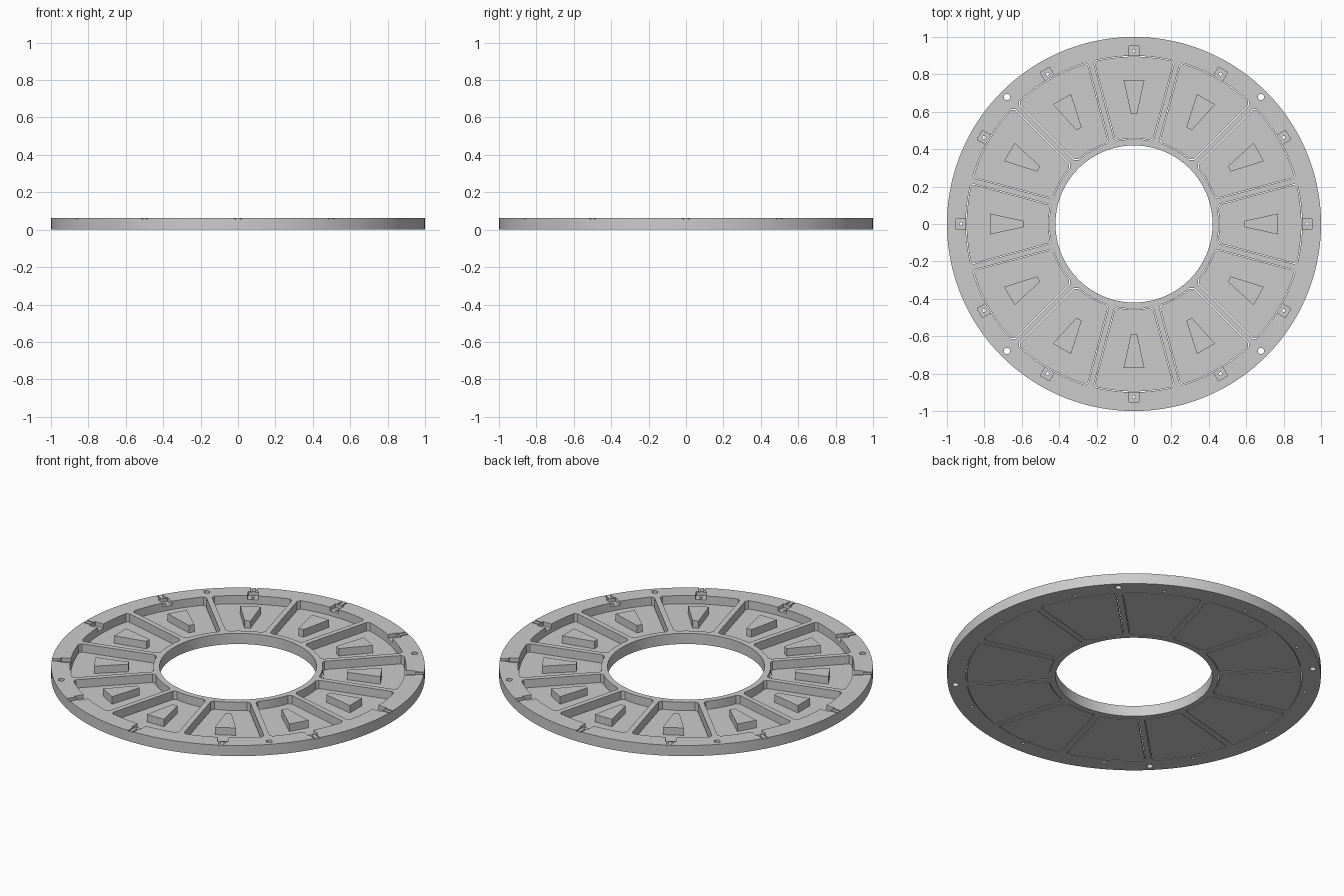
import bpy, bmesh, math
from math import sin, cos, asin, radians, pi
from mathutils import Matrix

cube = bpy.data.objects.get("Cube")
if cube:
    bpy.data.objects.remove(cube, do_unlink=True)

COUNT = 12
HEIGHT = 0.063
FLOOR = 0.016

grey = bpy.data.materials.new("plain grey")
grey.use_nodes = True
grey.diffuse_color = (0.6, 0.6, 0.6, 1)
grey.node_tree.nodes["Principled BSDF"].inputs["Base Color"].default_value = (0.6, 0.6, 0.6, 1)


def turn(points, angle):
    return [(x * cos(angle) - y * sin(angle), x * sin(angle) + y * cos(angle)) for x, y in points]


def circle(radius, n, cx=0.0, cy=0.0):
    return [(cx + radius * cos(2 * pi * i / n), cy + radius * sin(2 * pi * i / n)) for i in range(n)]


def box(x0, x1, y0, y1):
    return [(x0, y0), (x1, y0), (x1, y1), (x0, y1)]


def wedge(r0, r1, half_rib, steps=10, chamfer=0.015):
    """Sector outline around +x whose sides run parallel to the ribs."""
    def arc(r, trim):
        a = pi / COUNT - asin((half_rib + trim) / r)
        return [(r * cos(t), r * sin(t)) for t in (a * (2 * i / steps - 1) for i in range(steps + 1))]
    outer = arc(r1 - chamfer, 0)[:1] + arc(r1, chamfer) + arc(r1 - chamfer, 0)[-1:]
    inner = arc(r0 + chamfer, 0)[-1:] + arc(r0, chamfer)[::-1] + arc(r0 + chamfer, 0)[:1]
    return outer + inner


def prisms(name, outlines, z0, z1):
    """One object holding an upright prism for every outline."""
    bm = bmesh.new()
    for outline in outlines:
        low = [bm.verts.new((x, y, z0)) for x, y in outline]
        high = [bm.verts.new((x, y, z1)) for x, y in outline]
        bm.faces.new(low[::-1])
        bm.faces.new(high)
        for i in range(len(low)):
            j = (i + 1) % len(low)
            bm.faces.new((low[i], low[j], high[j], high[i]))
    mesh = bpy.data.meshes.new(name)
    bm.to_mesh(mesh)
    bm.free()
    mesh.materials.append(grey)
    obj = bpy.data.objects.new(name, mesh)
    bpy.context.collection.objects.link(obj)
    return obj


def cut(target, cutter):
    """Subtract the cutter, bake the result and drop the cutter."""
    mod = target.modifiers.new("cut", 'BOOLEAN')
    mod.operation = 'DIFFERENCE'
    mod.solver = 'EXACT'
    mod.object = cutter
    bpy.context.view_layer.update()
    graph = bpy.context.evaluated_depsgraph_get()
    target_mesh = bpy.data.meshes.new_from_object(target.evaluated_get(graph))
    target.modifiers.clear()
    target.data = target_mesh
    bpy.data.objects.remove(cutter, do_unlink=True)


angles = [2 * pi * i / COUNT for i in range(COUNT)]


def around(outline):
    return [turn(outline, a) for a in angles]


# Ring frame with its central opening and wedge pockets
frame = prisms("ring_frame", [circle(1.0, 144)], 0, HEIGHT)
cut(frame, prisms("opening_cutter", [circle(0.42, 144)], -0.1, 0.2))
cut(frame, prisms("pocket_cutter", around(wedge(0.453, 0.899, 0.015)), -0.1, 0.2))

# Rim notches, fine grooves to the outer edge, and screw holes
cut(frame, prisms("notch_cutter", around(box(0.88, 0.952, -0.028, 0.028)), 0.04, 0.2))
for side in (-1, 1):
    groove = box(0.94, 1.1, side * 0.014 - 0.004, side * 0.014 + 0.004)
    cut(frame, prisms("groove_cutter", around(groove), HEIGHT - 0.005, 0.2))
holes = around(circle(0.009, 12, 0.925))
holes += [turn(circle(0.017, 20, 0.96), radians(45 + 90 * i)) for i in range(4)]
cut(frame, prisms("hole_cutter", holes, -0.1, 0.2))

# Floor plates set in the pockets with a hairline gap
plates = prisms("pocket_floors", around(wedge(0.457, 0.895, 0.019)), 0, FLOOR)

# Tapered block standing on each floor plate
core = [(0.588, -0.016), (0.77, -0.056), (0.77, 0.056), (0.588, 0.016)]
blocks = prisms("tapered_blocks", around(core), FLOOR, 0.06)

# Smooth the round walls only
bpy.ops.object.select_all(action='DESELECT')
for obj in (frame, plates, blocks):
    obj.select_set(True)
bpy.context.view_layer.objects.active = frame
bpy.ops.object.shade_smooth_by_angle(angle=radians(20))
